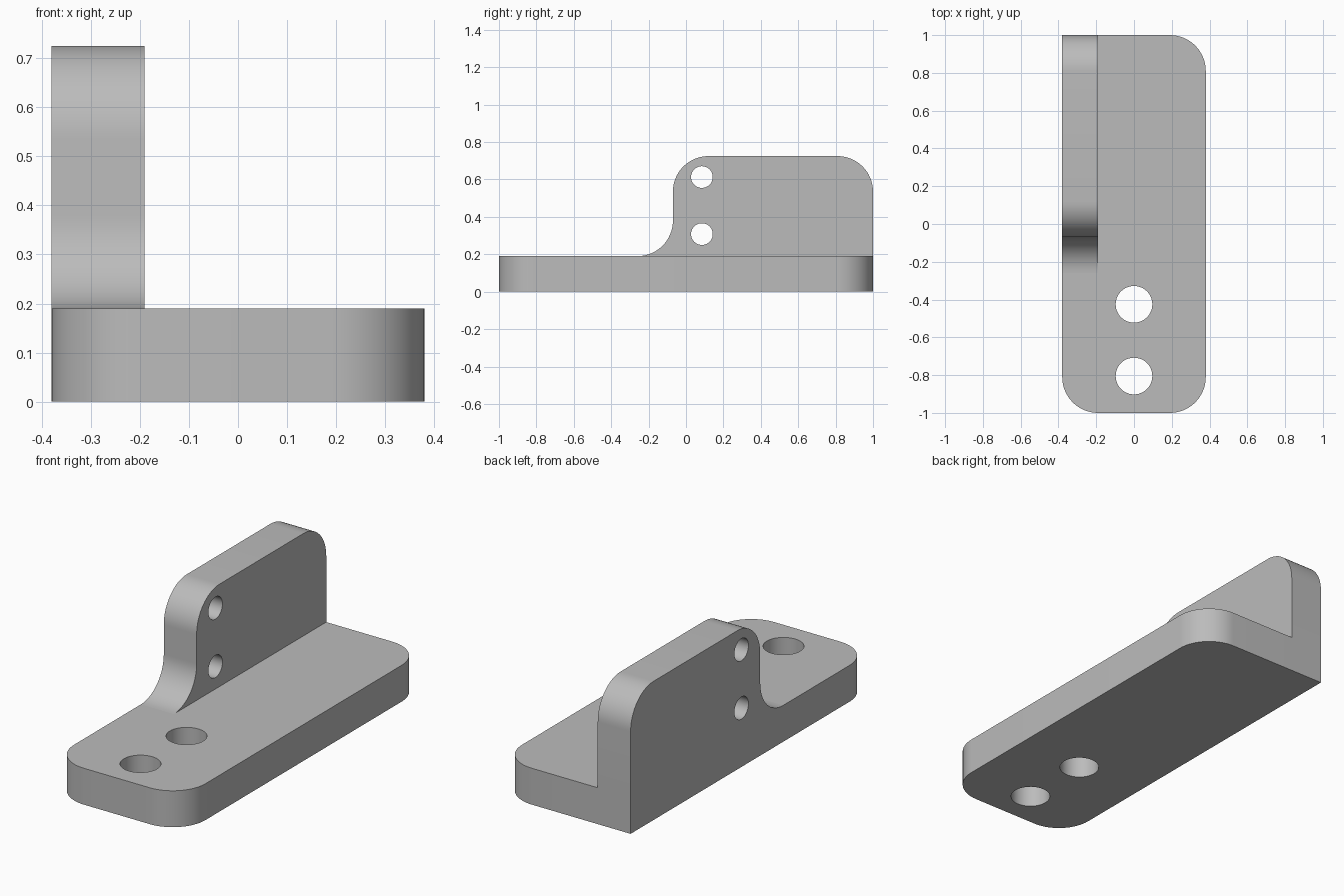
import bpy, bmesh, math
from mathutils import Vector

cube = bpy.data.objects.get("Cube")
if cube:
    bpy.data.objects.remove(cube, do_unlink=True)

# Single grey material
grey = bpy.data.materials.new("plain grey")
grey.use_nodes = True
colour = (0.5, 0.5, 0.5, 1)
grey.diffuse_color = colour
grey.node_tree.nodes["Principled BSDF"].inputs["Base Color"].default_value = colour

HALF_W, THICK, TOP, R = 0.38, 0.19, 0.725, 0.19


def rounded(corners, steps=16):
    """Outline from right-angled (u, v, radius) corners."""
    pts = []
    for i, (u, v, r) in enumerate(corners):
        p = Vector((u, v))
        if r == 0:
            pts.append(p)
            continue
        d1 = (Vector(corners[i - 1][:2]) - p).normalized()
        d2 = (Vector(corners[(i + 1) % len(corners)][:2]) - p).normalized()
        c = p + (d1 + d2) * r
        for k in range(steps + 1):
            a = math.pi / 2 * k / steps
            pts.append(c - (d2 * math.cos(a) + d1 * math.sin(a)) * r)
    return [p for i, p in enumerate(pts) if (p - pts[i - 1]).length > 1e-5]


def circle(u, v, r, n=48):
    return [Vector((u + r * math.cos(math.tau * k / n),
                    v + r * math.sin(math.tau * k / n))) for k in range(n)]


def plate(name, loops, place, depth):
    """Fill an outline with holes and extrude it by depth."""
    bm = bmesh.new()
    edges = []
    for loop in loops:
        vs = [bm.verts.new(place(p)) for p in loop]
        edges += [bm.edges.new((vs[i - 1], vs[i])) for i in range(len(vs))]
    bmesh.ops.triangle_fill(bm, edges=edges, use_beauty=True)
    res = bmesh.ops.extrude_face_region(bm, geom=bm.faces[:], use_keep_orig=True)
    moved = [g for g in res["geom"] if isinstance(g, bmesh.types.BMVert)]
    bmesh.ops.translate(bm, verts=moved, vec=depth)
    bmesh.ops.recalc_face_normals(bm, faces=bm.faces[:])
    mesh = bpy.data.meshes.new(name)
    bm.to_mesh(mesh)
    bm.free()
    mesh.materials.append(grey)
    ob = bpy.data.objects.new(name, mesh)
    bpy.context.collection.objects.link(ob)
    bpy.ops.object.select_all(action="DESELECT")
    ob.select_set(True)
    bpy.context.view_layer.objects.active = ob
    bpy.ops.object.shade_smooth_by_angle(angle=math.radians(30))
    return ob


# Base plate: three round corners, one square corner under the wall
base = rounded([(-HALF_W, -1, R), (HALF_W, -1, R), (HALF_W, 1, R), (-HALF_W, 1, 0)])
plate("base_plate",
      [base, circle(0, -0.425, 0.097), circle(0, -0.805, 0.097)],
      lambda p: (p.x, p.y, 0), (0, 0, THICK))

# Upright wall with a concave foot blending into the base
wall = rounded([(1, THICK, 0), (1, TOP, R), (-0.07, TOP, R),
                (-0.07, THICK, R), (-0.07 - R, THICK, 0)])
plate("upright_wall",
      [wall, circle(0.085, 0.613, 0.058), circle(0.085, 0.308, 0.058)],
      lambda p: (-HALF_W, p.x, p.y), (THICK, 0, 0))
